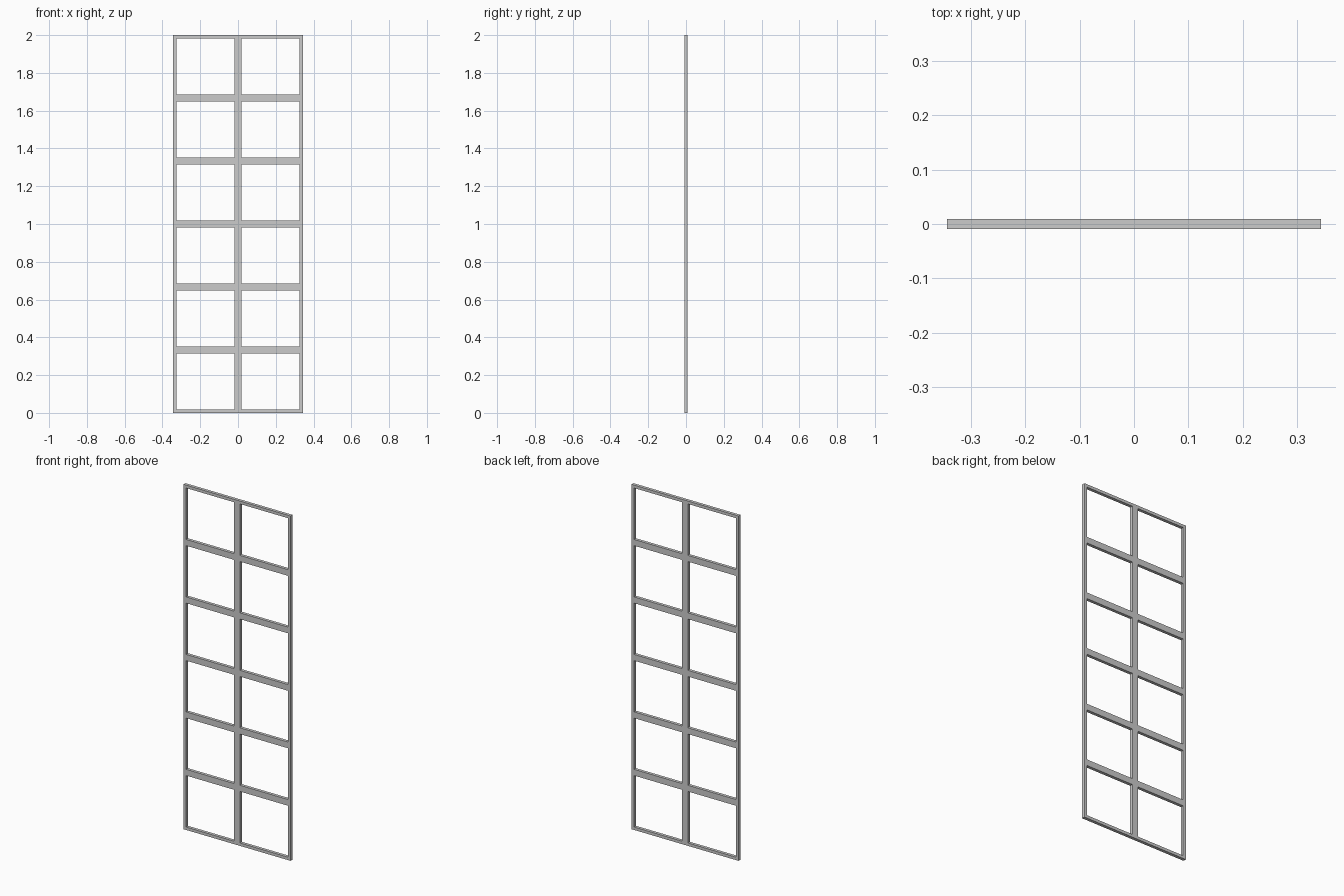
import bpy

if "Cube" in bpy.data.objects:
    bpy.data.objects.remove(bpy.data.objects["Cube"])

H = 2.0        # overall height
HALF_W = 0.343 # half overall width
D = 0.018      # depth of all bars
EDGE = 0.017   # outer bar thickness
BAR = 0.036    # inner bar thickness
ROWS = 6


def box(name, x0, x1, z0, z1):
    bpy.ops.mesh.primitive_cube_add(size=1, location=((x0 + x1) / 2, 0, (z0 + z1) / 2))
    ob = bpy.context.object
    ob.name = name
    ob.scale = (x1 - x0, D, z1 - z0)
    bpy.ops.object.transform_apply(location=False, rotation=False, scale=True)
    return ob


# upright bars
box("left_stile", -HALF_W, -HALF_W + EDGE, 0, H)
box("right_stile", HALF_W - EDGE, HALF_W, 0, H)
box("center_mullion", -BAR / 2, BAR / 2, 0, H)

# horizontal bars, butted between the uprights on each side
for side, x0, x1 in (("left", -HALF_W + EDGE, -BAR / 2), ("right", BAR / 2, HALF_W - EDGE)):
    box(f"{side}_bottom_rail", x0, x1, 0, EDGE)
    box(f"{side}_top_rail", x0, x1, H - EDGE, H)
    for i in range(1, ROWS):
        z = H * i / ROWS
        box(f"{side}_cross_rail_{i}", x0, x1, z - BAR / 2, z + BAR / 2)
